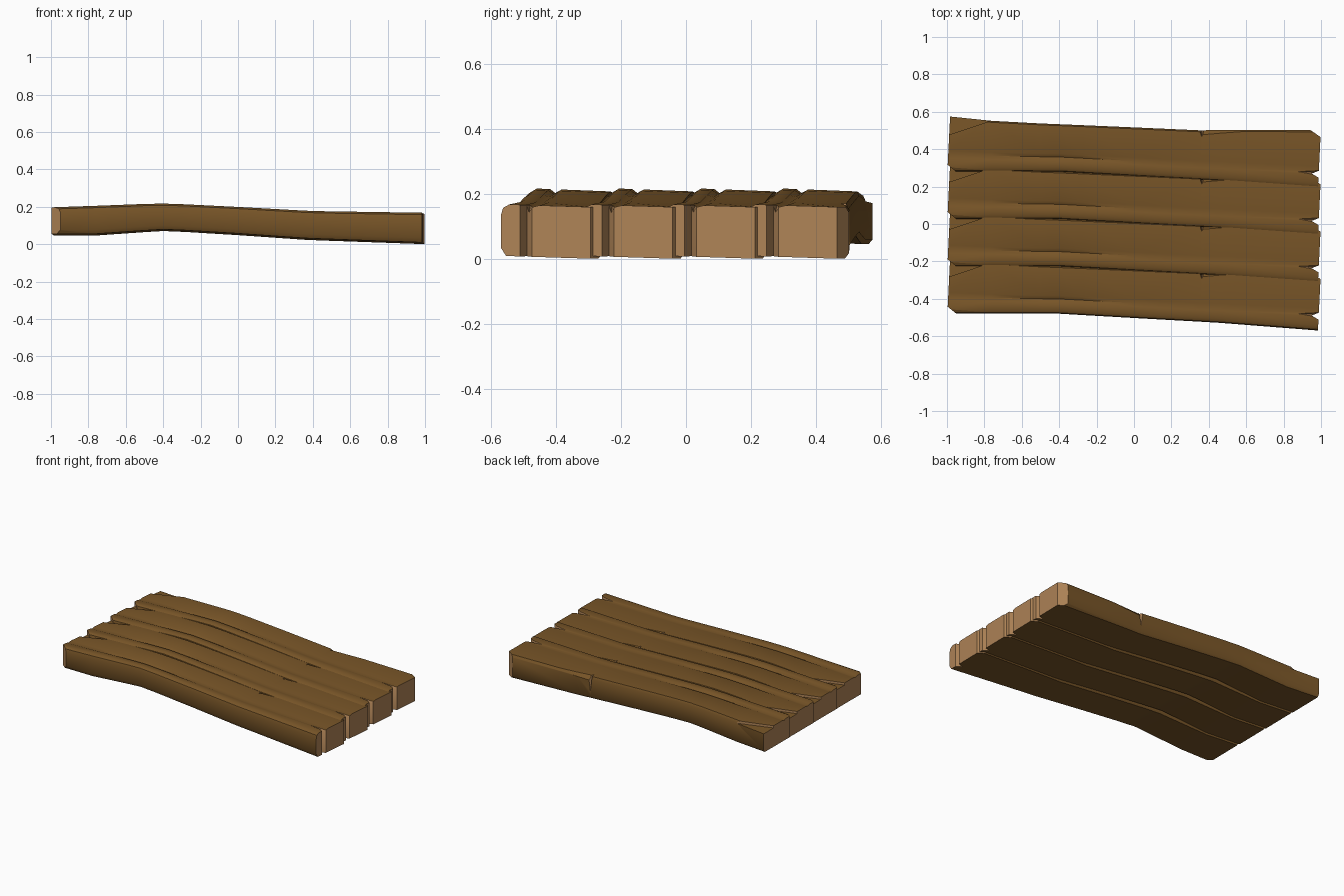
import bpy, bmesh, math
from mathutils import Vector

if "Cube" in bpy.data.objects:
    bpy.data.objects.remove(bpy.data.objects["Cube"])


def material(name, rgb):
    m = bpy.data.materials.new(name)
    m.diffuse_color = (*rgb, 1)
    m.use_nodes = True
    m.node_tree.nodes["Principled BSDF"].inputs["Base Color"].default_value = m.diffuse_color
    return m


BARK = material("brown_wood", (0.19, 0.092, 0.021))
CUT = material("tan_cut_wood", (0.43, 0.23, 0.095))


def make_object(name, bm):
    me = bpy.data.meshes.new(name)
    bm.normal_update()
    bm.to_mesh(me)
    bm.free()
    me.materials.append(BARK)
    me.materials.append(CUT)
    ob = bpy.data.objects.new(name, me)
    bpy.context.collection.objects.link(ob)
    return ob


def hull_cutter(name, points, brown_rule):
    """Convex chip cutter; faces passing brown_rule leave brown wood, others tan."""
    bm = bmesh.new()
    for p in points:
        bm.verts.new(p)
    bmesh.ops.convex_hull(bm, input=bm.verts)
    bmesh.ops.recalc_face_normals(bm, faces=bm.faces)
    for f in bm.faces:
        f.material_index = 0 if brown_rule(f.normal) else 1
    ob = make_object(name, bm)
    ob.hide_render = True
    return ob


def prism(plan, z0=-0.1, z1=0.4):
    return [(x, y, z) for x, y in plan for z in (z0, z1)]


# bowed plank: x, front y, back y, bottom z, top z, groove depth
stations = [
    (-0.993, -0.10, 0.195, 0.056, 0.198, 0.006),
    (-0.76, -0.10, 0.172, 0.056, 0.206, 0.007),
    (-0.50, -0.10, 0.158, 0.074, 0.216, 0.012),
    (-0.40, -0.10, 0.154, 0.080, 0.218, 0.013),
    (-0.28, -0.107, 0.149, 0.075, 0.214, 0.010),
    (0.0, -0.123, 0.137, 0.058, 0.200, 0.006),
    (0.36, -0.143, 0.121, 0.033, 0.180, 0.004),
    (0.46, -0.149, 0.124, 0.029, 0.177, 0.004),
    (0.993, -0.190, 0.122, 0.010, 0.169, 0.006),
]
# cross-section: u across, v up, groove weight
section = [(0.05, 0, 0), (0.5, 0, 0), (0.96, 0, 0), (1, 0.1, 0), (1, 0.9, 0),
           (0.97, 1, 0), (0.38, 1, 0), (0.31, 1, 1), (0.24, 1, 0),
           (0.08, 1, 0), (0.02, 0.93, 0), (0, 0.8, 0), (0, 0.15, 0)]

bm = bmesh.new()
rings = []
for x, yf, yb, zb, zt, g in stations:
    skew = 0.05 if abs(x) > 0.9 else 0
    ring = []
    for u, v, w in section:
        y = yf + (yb - yf) * u
        z = zb + (zt - zb) * v - g * w - 0.01 * u
        ring.append(bm.verts.new((x + skew * y, y, z)))
    rings.append(ring)
n = len(section)
for a, b in zip(rings, rings[1:]):
    for i in range(n):
        j = (i + 1) % n
        bm.faces.new((a[i], a[j], b[j], b[i]))
for ring in (rings[0], rings[-1]):
    bm.faces.new(ring).material_index = 1
bmesh.ops.recalc_face_normals(bm, faces=bm.faces)
plank = make_object("plank_1", bm)

never = lambda nrm: False
always = lambda nrm: True
cutters = [
    # splintered back corner at the left end
    hull_cutter("corner_splinter",
                [(x, y, z) for x, y, zl in ((-1.1, 0.06, 0.176), (-0.75, 0.178, 0.178),
                                            (-0.75, 0.4, 0.170), (-1.1, 0.4, 0.160))
                 for z in (zl, 0.4)], lambda nrm: nrm.z < -0.7),
    # nick in the back edge, narrowing downward
    hull_cutter("edge_nick",
                [(0.33, 0.16, 0.25), (0.405, 0.16, 0.25), (0.36, 0.06, 0.25),
                 (0.365, 0.135, 0.03)], never),
    # worn slope beside the nick
    hull_cutter("edge_wear",
                [(0.37, 0.085, 0.185), (0.37, 0.14, 0.125), (0.68, 0.125, 0.160),
                 (0.37, 0.15, 0.3), (0.68, 0.15, 0.3)], always),
    # split in the right end and its shallow crack
    hull_cutter("end_split", prism([(0.95, -0.11), (1.1, -0.20), (1.1, -0.05)]), never),
    hull_cutter("end_crack",
                [(0.78, -0.095, 0.19), (1.1, -0.16, 0.21), (1.1, -0.06, 0.21),
                 (1.1, -0.11, 0.11)], never),
    # broken end corners
    hull_cutter("front_left_chamfer",
                prism([(-1.05, -0.02), (-0.94, -0.108), (-1.05, -0.2)]), never),
    hull_cutter("back_right_chamfer",
                prism([(0.94, 0.125), (1.06, 0.042), (1.06, 0.2)]), never),
]
for c in cutters:
    mod = plank.modifiers.new(c.name, 'BOOLEAN')
    mod.operation = 'DIFFERENCE'
    mod.solver = 'EXACT'
    mod.object = c

# bake the chips into the plank
bpy.context.view_layer.update()
deps = bpy.context.evaluated_depsgraph_get()
baked = bpy.data.meshes.new_from_object(plank.evaluated_get(deps))
plank.modifiers.clear()
plank.data = baked
for c in cutters:
    bpy.data.objects.remove(c, do_unlink=True)

# smooth long sides, keep sharp breaks
bm = bmesh.new()
bm.from_mesh(baked)
for f in bm.faces:
    f.smooth = True
for e in bm.edges:
    if len(e.link_faces) == 2:
        a, b = e.link_faces
        e.smooth = a.material_index == b.material_index and e.calc_face_angle(0) < math.radians(40)
bm.to_mesh(baked)
bm.free()

# row of four planks
for i in range(4):
    ob = plank if i == 0 else bpy.data.objects.new(f"plank_{i + 1}", baked)
    if i:
        bpy.context.collection.objects.link(ob)
    ob.location = Vector((0, (i - 1.5) * 0.253, 0))
